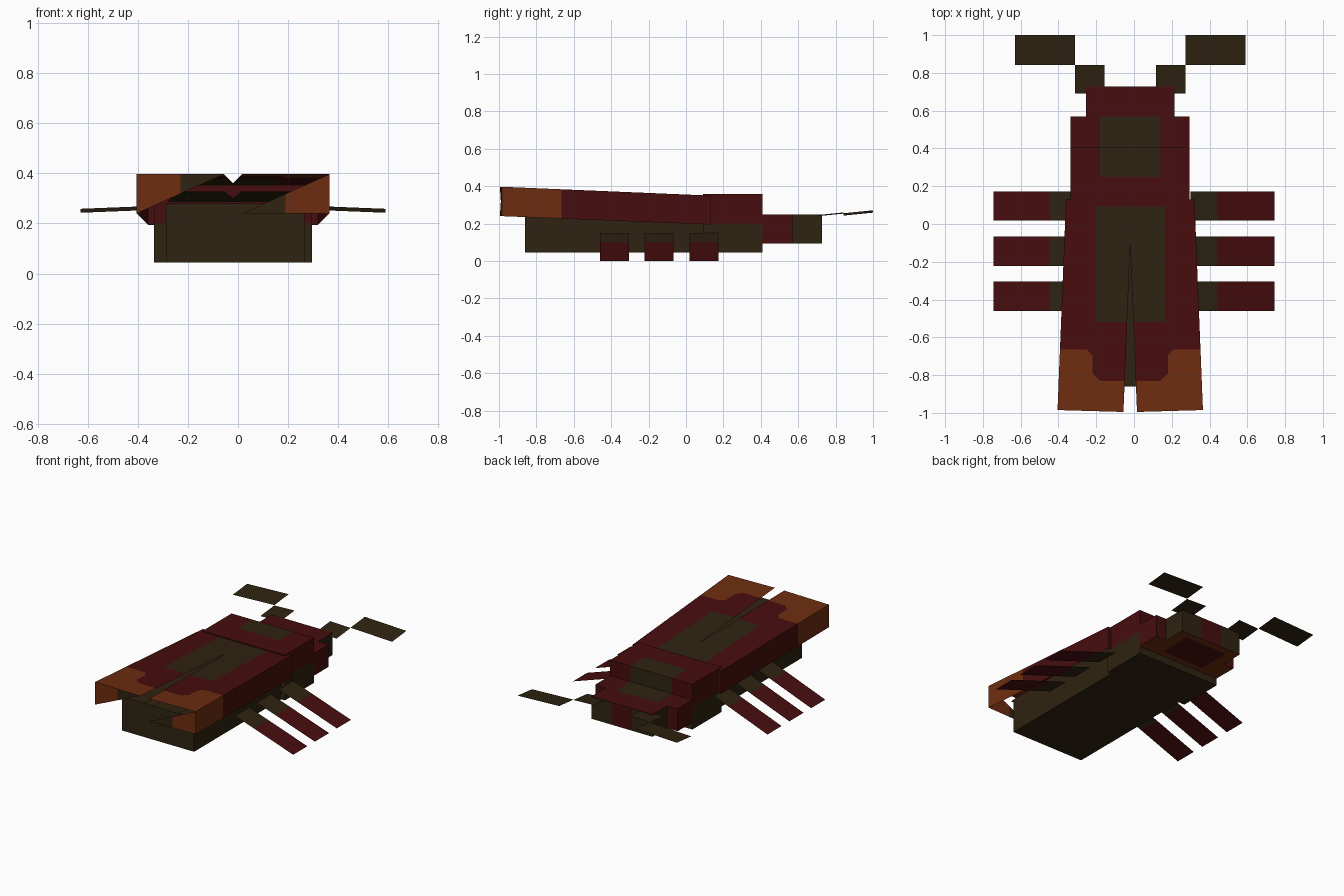
import bpy, bmesh
from mathutils import Vector

if "Cube" in bpy.data.objects:
    bpy.data.objects.remove(bpy.data.objects["Cube"])

CX = -0.02  # symmetry plane of the body


def material(name, rgb):
    m = bpy.data.materials.new(name)
    m.diffuse_color = (*rgb, 1)
    m.use_nodes = True
    m.node_tree.nodes["Principled BSDF"].inputs["Base Color"].default_value = m.diffuse_color
    return m


MATS = [material("dark_brown", (0.028, 0.017, 0.0055)),
        material("dark_red", (0.063, 0.004, 0.0045)),
        material("burnt_orange", (0.155, 0.026, 0.005))]
BROWN, RED, ORANGE = range(3)


def build(name, verts, faces, cuts=(), rule=lambda c, n: BROWN):
    """Mesh cut along planes (point, normal), coloured by face centre and normal."""
    bm = bmesh.new()
    vs = [bm.verts.new(v) for v in verts]
    for f in faces:
        bm.faces.new([vs[i] for i in f])
    for co, no in cuts:
        bmesh.ops.bisect_plane(bm, geom=bm.verts[:] + bm.edges[:] + bm.faces[:],
                               plane_co=co, plane_no=no)
    bm.normal_update()
    for f in bm.faces:
        f.material_index = rule(f.calc_center_median(), f.normal)
    me = bpy.data.meshes.new(name)
    bm.to_mesh(me)
    bm.free()
    for m in MATS:
        me.materials.append(m)
    ob = bpy.data.objects.new(name, me)
    bpy.context.collection.objects.link(ob)
    return ob


def at(axis, *values):
    """Axis-aligned cutting planes."""
    no = Vector([float(a == axis) for a in "xyz"])
    return [(no * v, no) for v in values]


def box(name, x, y, z, cuts=(), rule=lambda c, n: BROWN):
    v = [(a, b, c) for c in z for b in y for a in x]
    f = [(0, 2, 3, 1), (4, 5, 7, 6), (0, 1, 5, 4), (2, 6, 7, 3), (0, 4, 6, 2), (1, 3, 7, 5)]
    return build(name, v, f, cuts, rule)


def in_patch(c):
    return -0.18 < c.x < 0.14


# Abdomen
box("abdomen", (-0.288, 0.266), (-0.86, 0.1), (0.045, 0.28))


# Thorax: red shell over a brown belly, brown patch on the back
def thorax_rule(c, n):
    if c.z < 0.2 or (in_patch(c) and c.y > 0.25):
        return BROWN
    return RED


box("thorax", (-0.335, 0.295), (0.092, 0.408), (0.045, 0.358),
    at("x", -0.18, 0.14) + at("y", 0.25) + at("z", 0.2), thorax_rule)


# Neck and head
def neck_rule(c, n):
    if n.z < -0.5:
        return RED if in_patch(c) and c.y > 0.45 else ORANGE
    return BROWN if n.z > 0.5 and in_patch(c) else RED


def head_rule(c, n):
    if n.z < -0.5:
        return RED if in_patch(c) and c.y < 0.68 else ORANGE
    if n.z > 0.5:
        return RED
    return RED if n.y > 0.5 and -0.1 < c.x < 0.06 else BROWN


box("neck", (-0.335, 0.295), (0.408, 0.57), (0.095, 0.25),
    at("x", -0.18, 0.14) + at("y", 0.45), neck_rule)
box("head", (-0.253, 0.215), (0.57, 0.728), (0.095, 0.25),
    at("x", -0.18, -0.1, 0.06, 0.14) + at("y", 0.68), head_rule)

for s, side in ((-1, "left"), (1, "right")):
    def X(d, s=s):
        return CX + s * d

    def D(c, s=s):
        return s * (c.x - CX)

    # Wing case: open shell with top, outer wall and back wall
    def case_rule(c, n):
        d = D(c)
        if abs(n.z) > 0.5:
            if d < 0.185 and c.y > -0.52:
                return BROWN
            corner = d - c.y  # diagonal distance for the clipped corners
            if c.y > -0.665 or corner < 0.2 + 0.665 + 0.03 and c.y > -0.7:
                return RED
            if d < 0.2 and c.y > -0.83 and corner < 0.2 + 0.83 - 0.04:
                return RED
            return ORANGE
        return ORANGE if c.y < -0.665 else RED

    diag = Vector((s, -1, 0))
    diagonals = [(Vector((X(0.2), -0.665 - 0.03, 0)), diag),
                 (Vector((X(0.2), -0.83 + 0.04, 0)), diag)]
    top = [(X(0.34), 0.13, 0.35), (X(0.385), -0.985, 0.397), (X(0.036), -0.995, 0.397),
           (X(0.0), -0.11, 0.36), (X(0.0), 0.12, 0.35)]
    low = [(X(0.34), 0.13, 0.195), (X(0.385), -0.985, 0.24), (X(0.0), 0.12, 0.195)]
    faces = [(0, 1, 2, 3, 4), (0, 5, 6, 1), (0, 4, 7, 5)]
    if s > 0:
        faces[0] = faces[0][::-1]
    build(side + "_wing_case", top + low, faces,
          at("x", X(0.185), X(0.2)) + at("y", -0.52, -0.665, -0.7, -0.83) + diagonals,
          case_rule)

    # Triangular front flap: upper half on one side, lower half on the other
    third = (X(0.036), -0.995, 0.397 if s < 0 else 0.24)
    build(side + "_wing_flap", [top[1], low[1], third], [(0, 1, 2)], at("x", X(0.21)),
          lambda c, n: ORANGE if D(c) > 0.21 else BROWN)

    # Folded wing beneath the case
    build(side + "_folded_wing",
          [(X(0.26), 0.09, 0.285), (X(0.23), -0.95, 0.328), (X(0.034), -0.95, 0.328),
           (X(0.0), -0.11, 0.3), (X(0.0), 0.09, 0.285)], [(0, 1, 2, 3, 4)])

    # Three flat legs sloping outward
    z_in, z_out = (0.2, 0.03) if s < 0 else (0.15, 0.0)
    for i, y in enumerate((-0.46, -0.222, 0.018)):
        build(f"{side}_leg_{i + 1}",
              [(s * 0.3, y, z_in), (s * 0.745, y, z_out),
               (s * 0.745, y + 0.155, z_out), (s * 0.3, y + 0.155, z_in)],
              [(0, 1, 2, 3)], at("x", s * 0.445),
              lambda c, n: RED if abs(c.x) > 0.445 else BROWN)

    # Feeler: small stalk sheet and wide tip sheet meeting at a corner
    def sheet(name, d, y, z):
        build(name, [(X(a), b, z + 0.1 * (b - 0.84) - 0.04 * (a - 0.3))
                     for a, b in ((d[0], y[0]), (d[1], y[0]), (d[1], y[1]), (d[0], y[1]))],
              [(0, 1, 2, 3)])

    sheet(side + "_feeler_stalk", (0.137, 0.292), (0.69, 0.843), 0.253)
    sheet(side + "_feeler_tip", (0.292, 0.61), (0.843, 1.0), 0.255)
